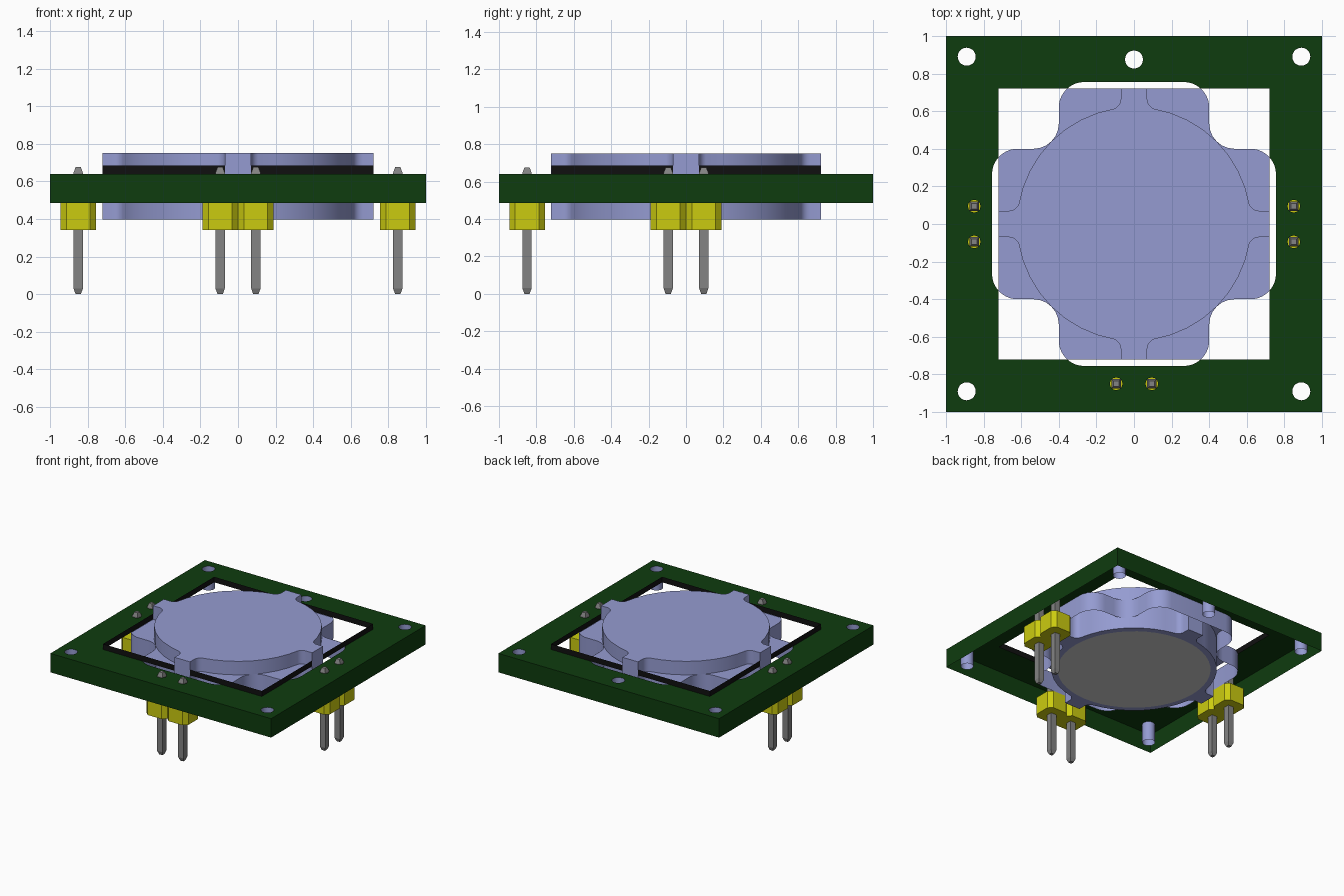
import bpy, bmesh, math
from math import cos, sin, radians, pi

if "Cube" in bpy.data.objects:
    bpy.data.objects.remove(bpy.data.objects["Cube"])


def material(name, r, g, b):
    m = bpy.data.materials.new(name)
    m.use_nodes = True
    m.diffuse_color = (r, g, b, 1)
    m.node_tree.nodes["Principled BSDF"].inputs["Base Color"].default_value = (r, g, b, 1)
    return m


GREEN = material("board green", 0.0045, 0.045, 0.0045)
BLUE = material("periwinkle blue", 0.30, 0.33, 0.64)
BLACK = material("black", 0.005, 0.005, 0.005)
YELLOW = material("header yellow", 0.60, 0.60, 0.005)
GREY = material("pin grey", 0.23, 0.23, 0.23)
SILVER = material("light grey", 0.62, 0.62, 0.62)

TOP, BASE = 0.64, 0.485
SQ = 0.72


def arc(cx, cy, r, a0, a1, n=6):
    return [(cx + r * cos(radians(a0 + (a1 - a0) * i / n)),
             cy + r * sin(radians(a0 + (a1 - a0) * i / n))) for i in range(n + 1)]


def four_fold(quadrant):
    """Repeat a quarter outline around the centre."""
    pts = list(quadrant)
    for _ in range(3):
        quadrant = [(-y, x) for x, y in quadrant]
        pts += quadrant
    return pts


def circle(x, y, r, n=20):
    return [(x + r * cos(2 * pi * i / n), y + r * sin(2 * pi * i / n)) for i in range(n)]


def ring(bm, pts, z):
    return [bm.verts.new((x, y, z)) for x, y in pts]


def bridge(bm, a, b):
    for i in range(len(a)):
        j = (i + 1) % len(a)
        bm.faces.new((a[i], a[j], b[j], b[i]))


def finish(bm, name, mat, smooth=False, recalc=True):
    if recalc:
        bmesh.ops.recalc_face_normals(bm, faces=bm.faces)
    me = bpy.data.meshes.new(name)
    bm.to_mesh(me)
    bm.free()
    me.materials.append(mat)
    ob = bpy.data.objects.new(name, me)
    bpy.context.collection.objects.link(ob)
    if smooth:
        bpy.ops.object.select_all(action='DESELECT')
        ob.select_set(True)
        bpy.context.view_layer.objects.active = ob
        bpy.ops.object.shade_smooth_by_angle(angle=radians(35))
    return ob


def walls(name, pts, z0, z1, mat, smooth=False):
    bm = bmesh.new()
    bridge(bm, ring(bm, pts, z0), ring(bm, pts, z1))
    return finish(bm, name, mat, smooth, recalc=False)


def sheet(name, loops, z, mat, up=True):
    """Flat face from an outline and any holes in it."""
    bm = bmesh.new()
    for pts in loops:
        vs = ring(bm, pts, z)
        for i in range(len(vs)):
            bm.edges.new((vs[i - 1], vs[i]))
    bmesh.ops.triangle_fill(bm, edges=bm.edges[:], use_beauty=True)
    for f in bm.faces:
        f.normal_update()
        if (f.normal.z > 0) != up:
            f.normal_flip()
    return finish(bm, name, mat, recalc=False)


def prism(name, sections, mat, smooth=False):
    """Closed solid through (outline, height) sections."""
    bm = bmesh.new()
    rings = [ring(bm, p, z) for p, z in sections]
    for a, b in zip(rings, rings[1:]):
        bridge(bm, a, b)
    bm.faces.new(rings[0])
    bm.faces.new(rings[-1])
    return finish(bm, name, mat, smooth)


def square(h, x=0, y=0):
    return [(x - h, y - h), (x + h, y - h), (x + h, y + h), (x - h, y + h)]


# Rounded cross outline, and where it crosses the square opening
R, A, B = 0.135, 0.62, 0.265
CUT = math.degrees(math.asin((SQ - A) / R))
inner_corner = arc(0.535, 0.535, R, 270, 180)
cross = four_fold(arc(A, B, R, 0, 90) + inner_corner + arc(B, A, R, 0, 90))
opening = four_fold(arc(A, B, R, 0, 90 - CUT) + [(SQ, SQ)] + arc(B, A, R, CUT, 90))
clipped = four_fold(arc(A, B, R, 90 - CUT, 90) + inner_corner + arc(B, A, R, 0, CUT))

# Positions of mounting holes and pins
holes = [(sx * 0.89, sy * 0.89) for sx in (-1, 1) for sy in (-1, 1)] + [(0, 0.875)]
pins = [(sx * 0.85, s * 0.095) for sx in (-1, 1) for s in (-1, 1)]
pins += [(s * 0.095, -0.85) for s in (-1, 1)]

# Board: top skin with openings and outer walls, open underneath
sheet("board_top", [square(1), opening] + [circle(x, y, 0.048) for x, y in holes]
      + [circle(x, y, 0.034, 12) for x, y in pins], TOP, GREEN)
walls("board_sides", square(1), BASE, TOP, GREEN)
for i, (x, y) in enumerate(holes):
    walls(f"mounting_hole_{i + 1}", circle(x, y, 0.048), BASE, TOP, BLUE, True)

# Low black rim around the square opening
walls("opening_rim", square(SQ), TOP, 0.685, BLACK)

# Cross-shaped collar and its top plate
walls("collar_walls", cross, BASE, TOP, BLUE, True)
sheet("collar_plate", [clipped], TOP - 0.001, BLUE)

# Round body with four narrow arms
half = [(SQ + 0.001, 0.07)] + arc(0.665, 0.125, 0.055, 270, 200, 4)
half += [(0.622 * cos(radians(a)), 0.622 * sin(radians(a))) for a in (18, 27, 36)]
body = four_fold(half + [(0.44, 0.44)] + [(y, x) for x, y in reversed(half)])
prism("round_body", [(body, 0.397), (body, 0.75)], BLUE, True)
sheet("bottom_disc", [circle(0, 0, 0.575, 48)], 0.395, SILVER, up=False)

# Pin headers: chamfered blocks with tapered square pins
H, C = 0.095, 0.032
for i, (x, y) in enumerate(pins):
    block = [(x + px, y + py) for px, py in four_fold([(H, H - C), (H - C, H)])]
    prism(f"header_block_{i + 1}", [(block, 0.34), (block, BASE)], YELLOW)
    prism(f"pin_{i + 1}", [(square(0.014, x, y), 0), (square(0.025, x, y), 0.03),
                           (square(0.025, x, y), 0.645), (square(0.014, x, y), 0.675)], GREY)
